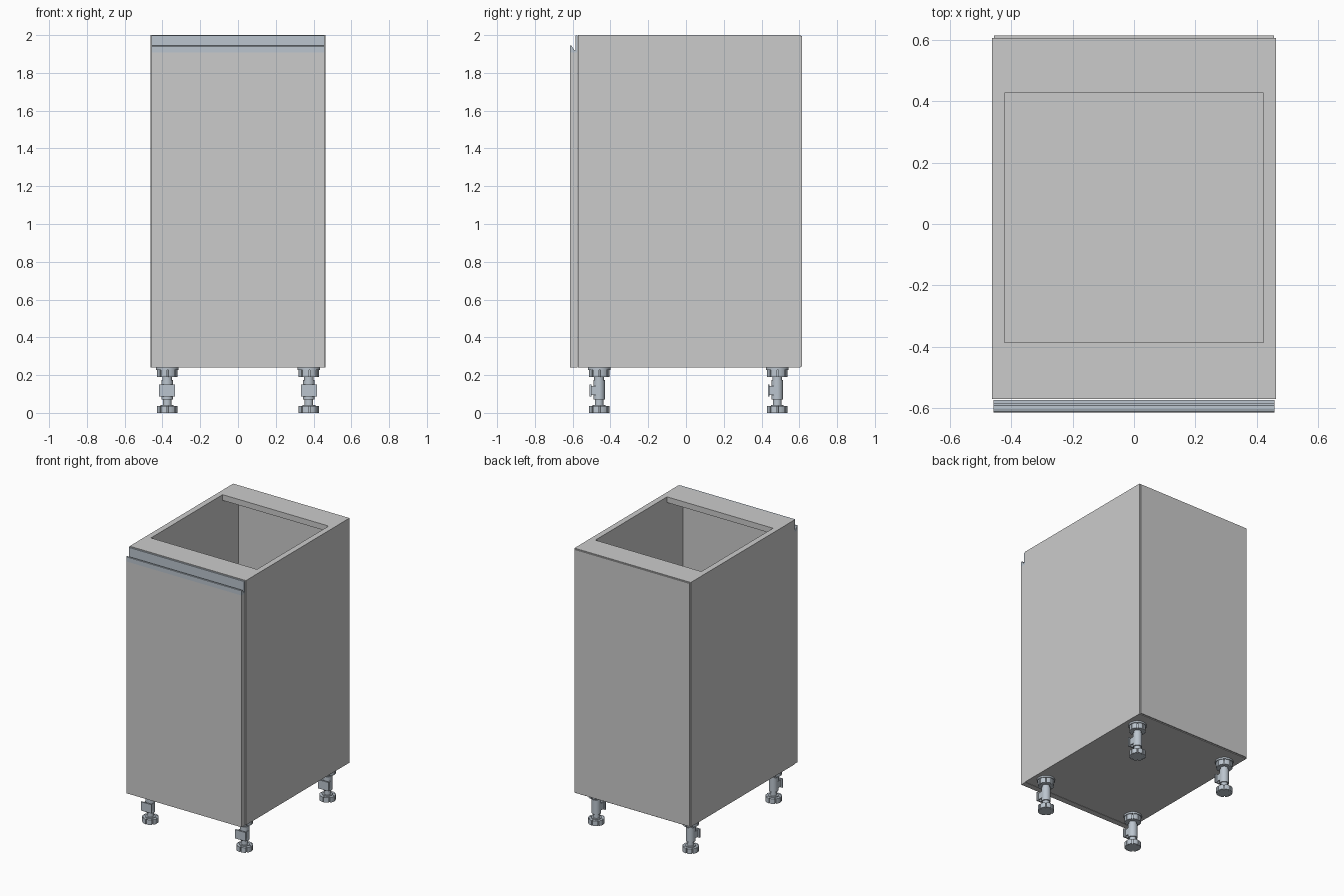
import bpy, bmesh, math
from mathutils import Matrix, Vector

if "Cube" in bpy.data.objects:
    bpy.data.objects.remove(bpy.data.objects["Cube"])

metal = bpy.data.materials.new("blue_grey_metal")
metal.diffuse_color = (0.50, 0.56, 0.62, 1)
metal.use_nodes = True
metal.node_tree.nodes["Principled BSDF"].inputs["Base Color"].default_value = metal.diffuse_color


def finish(bm, name, mat=None, smooth=False):
    bmesh.ops.recalc_face_normals(bm, faces=bm.faces)
    me = bpy.data.meshes.new(name)
    bm.to_mesh(me)
    bm.free()
    ob = bpy.data.objects.new(name, me)
    bpy.context.collection.objects.link(ob)
    if mat:
        me.materials.append(mat)
    if smooth:
        bpy.ops.object.select_all(action='DESELECT')
        ob.select_set(True)
        bpy.context.view_layer.objects.active = ob
        bpy.ops.object.shade_smooth_by_angle(angle=math.radians(35))
    return ob


def add_box(bm, x, y, z):
    """Box from (min, max) ranges."""
    c = Vector([sum(r) / 2 for r in (x, y, z)])
    s = [r[1] - r[0] for r in (x, y, z)]
    bmesh.ops.create_cube(bm, size=1, matrix=Matrix.Translation(c) @ Matrix.Diagonal((*s, 1)))


def box(name, x, y, z):
    bm = bmesh.new()
    add_box(bm, x, y, z)
    return finish(bm, name)


def add_cyl(bm, r, z0, z1, segs=24, x=0, y=0):
    bmesh.ops.create_cone(bm, cap_ends=True, segments=segs, radius1=r, radius2=r,
                          depth=z1 - z0, matrix=Matrix.Translation((x, y, (z0 + z1) / 2)))


def add_prism(bm, outline, to_a, to_b):
    """Solid between two mapped copies of a 2D outline."""
    a = [bm.verts.new(to_a(*p)) for p in outline]
    b = [bm.verts.new(to_b(*p)) for p in outline]
    n = len(a)
    for i in range(n):
        j = (i + 1) % n
        bm.faces.new((a[i], a[j], b[j], b[i]))
    bm.faces.new(a[::-1])
    bm.faces.new(b)


def add_notched_disc(bm, r, depth, z0, z1, teeth=8):
    """Disc with narrow slots around its rim."""
    pts = []
    for k in range(teeth):
        for f, rad in ((0.0, r - depth), (0.16, r - depth), (0.16, r), (0.44, r), (0.72, r), (1.0, r)):
            t = 2 * math.pi * (k + f) / teeth
            pts.append((rad * math.cos(t), rad * math.sin(t)))
    add_prism(bm, pts, lambda x, y: (x, y, z0), lambda x, y: (x, y, z1))


# Carcass panels
BASE, TOP = 0.24, 2.0
for s, side in ((-1, "left"), (1, "right")):
    box(side + "_side_panel", sorted((s * 0.422, s * 0.463)), (-0.571, 0.607), (BASE, TOP))
inner = (-0.422, 0.422)
box("bottom_panel", inner, (-0.571, 0.607), (BASE, BASE + 0.041))
box("front_top_rail", inner, (-0.571, -0.387), (TOP - 0.041, TOP))
box("back_top_rail", inner, (0.428, 0.607), (TOP - 0.041, TOP))
box("back_panel", (-0.457, 0.457), (0.607, 0.615), (BASE + 0.005, TOP - 0.005))

# Door
box("door", (-0.459, 0.459), (-0.615, -0.574), (BASE, 1.908))

# Handle profile: upright plate, groove and rounded front lip
handle = [(-0.574, 1.908), (-0.574, 1.998), (-0.586, 1.998), (-0.586, 1.922),
          (-0.592, 1.922), (-0.602, 1.938), (-0.607, 1.944), (-0.612, 1.945),
          (-0.615, 1.941), (-0.615, 1.908)]
bm = bmesh.new()
add_prism(bm, handle, lambda y, z: (-0.459, y, z), lambda y, z: (0.459, y, z))
finish(bm, "handle_profile", metal, True)

# Adjustable legs: foot, screw, sleeve, socket, plate and plinth clip
for sx, side in ((-1, "left"), (1, "right")):
    for cy, end in ((-0.46, "front"), (0.483, "back")):
        bm = bmesh.new()
        add_notched_disc(bm, 0.054, 0.012, 0, 0.036)
        add_cyl(bm, 0.034, 0.036, 0.042)
        add_cyl(bm, 0.023, 0.042, 0.08)
        add_cyl(bm, 0.031, 0.072, 0.175)
        add_cyl(bm, 0.026, 0.175, 0.192)
        add_cyl(bm, 0.036, 0.19, 0.23)
        add_notched_disc(bm, 0.054, 0.010, 0.19, 0.228)
        add_cyl(bm, 0.060, 0.228, BASE)
        # Clip: front plate with two arms and a locking tab
        add_box(bm, (-0.042, 0.042), (-0.050, -0.040), (0.087, 0.150))
        for s in (-1, 1):
            add_box(bm, sorted((s * 0.024, s * 0.031)), (-0.042, 0.004), (0.094, 0.143))
        add_box(bm, (-0.015, 0.015), (-0.042, -0.024), (0.105, 0.130))
        bmesh.ops.translate(bm, verts=bm.verts, vec=(sx * 0.375, cy, 0))
        finish(bm, f"{end}_{side}_leg", metal, True)
